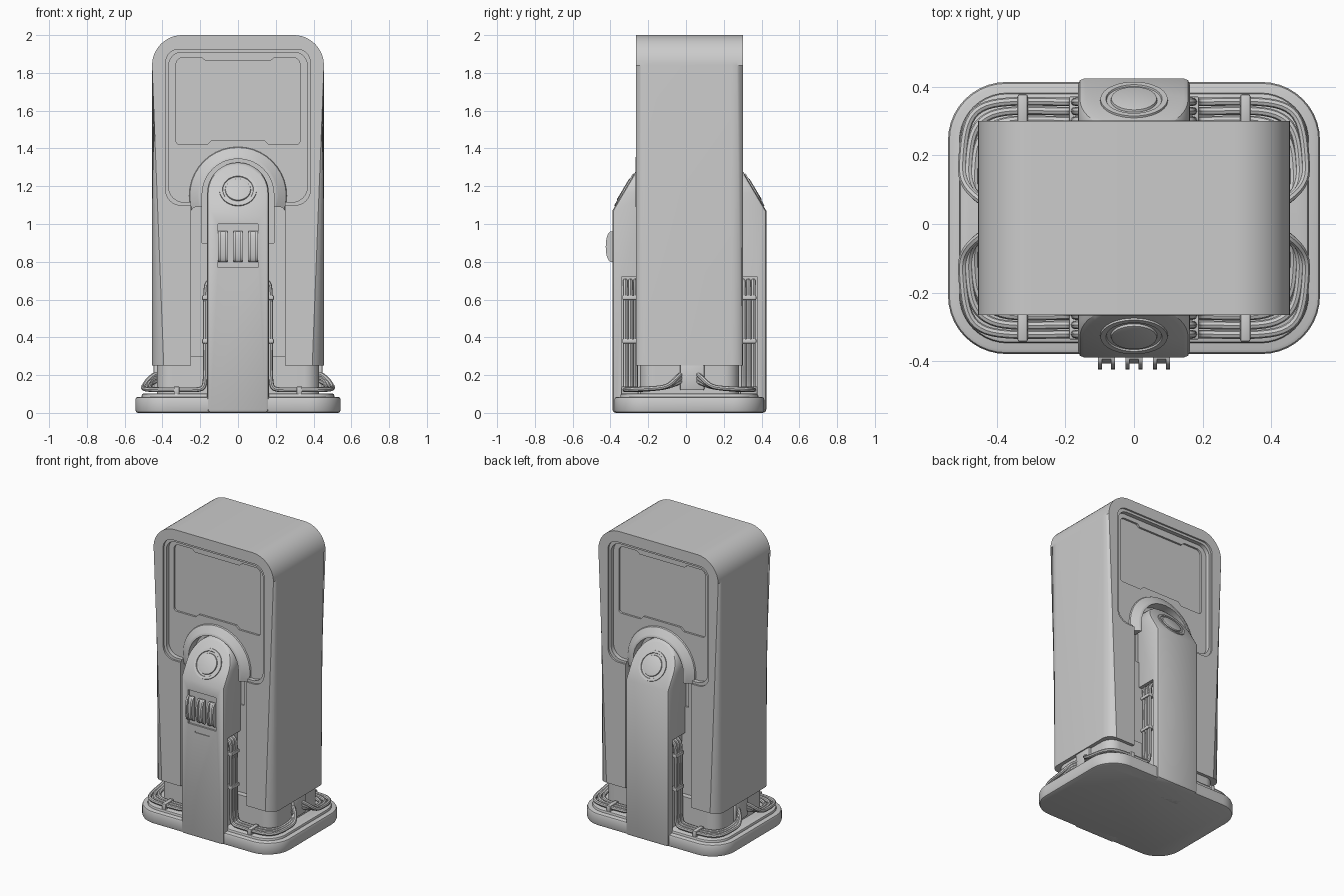
import bpy, bmesh, math
from mathutils import Vector, Matrix

if "Cube" in bpy.data.objects:
    bpy.data.objects.remove(bpy.data.objects["Cube"])

YC = 0.0175                      # mid plane between front and back
FRONT, BACK = -1, 1


def fillet(pts, n=8):
    out = []
    for i, (x, y, r) in enumerate(pts):
        p = Vector((x, y))
        if r == 0:
            out.append(p)
            continue
        u = (Vector(pts[i - 1][:2]) - p).normalized()
        v = (Vector(pts[(i + 1) % len(pts)][:2]) - p).normalized()
        h = u.angle(v) / 2
        c = p + (u + v).normalized() * r / math.sin(h)
        a, b = p + u * r / math.tan(h) - c, p + v * r / math.tan(h) - c
        a0 = math.atan2(a.y, a.x)
        d = (math.atan2(b.y, b.x) - a0 + math.pi) % (2 * math.pi) - math.pi
        out += [c + r * Vector((math.cos(a0 + d * k / n), math.sin(a0 + d * k / n))) for k in range(n + 1)]
    return out


def sym(half, n=8):
    """Right half of an outline, top to bottom, mirrored in x and rounded."""
    return fillet(half + [(-x, y, r) for x, y, r in reversed(half) if x], n)


def finish(name, bm):
    bmesh.ops.recalc_face_normals(bm, faces=bm.faces)
    me = bpy.data.meshes.new(name)
    bm.to_mesh(me)
    bm.free()
    ob = bpy.data.objects.new(name, me)
    bpy.context.collection.objects.link(ob)
    return ob


def prism_bm(pts, a, b, axis='Y'):
    bm = bmesh.new()
    place = (lambda p, t: (p.x, t, p.y)) if axis == 'Y' else (lambda p, t: (p.x, p.y, t))
    lo, hi = [[bm.verts.new(place(p, t)) for p in pts] for t in (a, b)]
    bm.faces.new(lo)
    bm.faces.new(hi[::-1])
    for i in range(len(pts)):
        j = (i + 1) % len(pts)
        bm.faces.new((lo[i], lo[j], hi[j], hi[i]))
    return bm


def prism(name, pts, a, b, axis='Y', bevel=0, seg=2):
    ob = finish(name, prism_bm(pts, a, b, axis))
    if bevel:
        add_bevel(ob, bevel, seg)
    return ob


def box(name, c, s, bevel=0):
    pts = [Vector((c[0] + i * s[0] / 2, c[1] + j * s[1] / 2)) for i, j in ((-1, -1), (1, -1), (1, 1), (-1, 1))]
    return prism(name, pts, c[2] - s[2] / 2, c[2] + s[2] / 2, 'Z', bevel)


def apply(ob, mod):
    bpy.context.view_layer.objects.active = ob
    bpy.ops.object.modifier_apply(modifier=mod.name)


def add_bevel(ob, w, seg=2):
    m = ob.modifiers.new("bevel", 'BEVEL')
    m.width, m.segments, m.limit_method, m.angle_limit = w, seg, 'ANGLE', math.radians(35)
    apply(ob, m)


def boolean(ob, tool, op='DIFFERENCE'):
    m = ob.modifiers.new("bool", 'BOOLEAN')
    m.operation, m.object, m.solver = op, tool, 'EXACT'
    apply(ob, m)
    bpy.data.objects.remove(tool)


def lathe(name, profile, matrix, n=40):
    bm = bmesh.new()
    rings = [[bm.verts.new(matrix @ Vector((r * math.cos(2 * math.pi * k / n), r * math.sin(2 * math.pi * k / n), h)))
              for k in range(n)] for r, h in profile]
    for A, B in zip(rings, rings[1:]):
        for k in range(n):
            bm.faces.new((A[k], A[(k + 1) % n], B[(k + 1) % n], B[k]))
    bm.faces.new(rings[0])
    bm.faces.new(rings[-1])
    return finish(name, bm)


# base tray, raised inner plate and pedestal under the housing
def plan(x, d, r):
    return [p + Vector((0, YC)) for p in sym([(x, d, r), (x, -d, r)], 10)]


prism("base", plan(0.543, 0.397, 0.17), 0, 0.085, 'Z', 0.014)
prism("base_plate", plan(0.51, 0.365, 0.14), 0.05, 0.102, 'Z', 0.01)
prism("pedestal", plan(0.43, 0.262, 0.08), 0.06, 0.3, 'Z')

# main housing: rounded silhouette, soft front and back rims
bm = prism_bm(sym([(0.455, 2.0, 0.16), (0.455, 0.25, 0)], 12), YC - 0.283, YC + 0.283)
rims = [e for e in bm.edges if abs(e.verts[0].co.y - e.verts[1].co.y) < 1e-5
        and max(v.co.z for v in e.verts) > 0.26]
bmesh.ops.bevel(bm, geom=rims, offset=0.062, segments=6, profile=0.5, affect='EDGES')
housing = finish("housing", bm)

for s in (FRONT, BACK):
    Y = lambda d: YC + s * d
    # display recess with a stepped lip
    for g, depth in ((0.01, 0.012), (-0.006, 0.04)):
        cut = [(0.373 + g, 1.915 + g, 0.07), (0.373 + g, 1.11 - g, 0.08),
               (0.25, 1.11 - g, 0), (0.25, 1.0, 0)]
        boolean(housing, prism("cutter", sym(cut), Y(0.283 - depth), Y(0.35)))
    # flared hood above the arm
    hood = lathe("hood", [(0.275, 0), (0.255, 0.052), (0.212, 0.08), (0.205, 0.084)],
                 Matrix.Translation((0, Y(0.2), 1.15)) @ Matrix.Rotation(-s * math.pi / 2, 4, 'X'))
    boolean(housing, hood, 'UNION')
    # arched slot for the arm and the wider channel below it
    boolean(housing, prism("cutter", sym([(0.19, 1.345, 0.188), (0.19, 0.9, 0)]), Y(0.215), Y(0.35)))
    boolean(housing, prism("cutter", sym([(0.25, 1.09, 0.03), (0.25, 0.1, 0)]), Y(0.225), Y(0.35)))
    # sunken screen
    screen = [(0.17, 1.862, 0), (0.19, 1.88, 0), (0.328, 1.88, 0.035), (0.328, 1.42, 0.02),
              (0.165, 1.42, 0), (0.14, 1.443, 0)]
    boolean(housing, prism("cutter", sym(screen), Y(0.23), Y(0.254)))

# side sockets where the cables enter
for sx in (-1, 1):
    box("cable_socket", (sx * 0.43, YC + 0.015, 0.19), (0.035, 0.13, 0.14), 0.008)

# support arms, front and back
for s in (FRONT, BACK):
    Y = lambda d: YC + s * d
    side = "front" if s == FRONT else "back"
    bm = prism_bm(sym([(0.163, 1.325, 0.161), (0.163, 0, 0)], 12), Y(0.2), Y(0.4075))
    n = Vector((0, s * 0.22, 0.13)).normalized()
    r = bmesh.ops.bisect_plane(bm, geom=bm.verts[:] + bm.edges[:] + bm.faces[:],
                               plane_co=(0, Y(0.4075), 1.07), plane_no=n, clear_outer=True)
    bmesh.ops.contextual_create(bm, geom=[e for e in r['geom_cut'] if isinstance(e, bmesh.types.BMEdge)])
    arm = finish(side + "_arm", bm)
    add_bevel(arm, 0.018, 2)
    # cable notches in the arm flanks
    for sx in (-1, 1):
        boolean(arm, box("cutter", (sx * 0.235, Y(0.25), 0.41), (0.19, 0.22, 0.62)))
    if s == FRONT:
        boolean(arm, box("cutter", (0, Y(0.4075), 0.885), (0.21, 0.024, 0.23)))
        boolean(arm, box("cutter", (0, Y(0.4075), 0.725), (0.11, 0.01, 0.01)))
    # round pivot cap on the sloped face
    rot = n.to_track_quat('Z', 'Y').to_matrix().to_4x4()
    pos = Vector((0, Y(0.4075 - 0.13 * 0.11 / 0.22), 1.18))
    lathe(side + "_pivot_cap", [(0.1, -0.01), (0.098, 0.006), (0.082, 0.006), (0.08, 0.001), (0.068, 0.001),
                                (0.066, 0.008), (0.06, 0.01)], Matrix.Translation(pos) @ rot)

# three grip hoops on the front arm, each with two rims and a core
for x in (-0.08, 0, 0.08):
    for dx, w, k in ((-0.019, 0.012, 1), (0.019, 0.012, 1), (0, 0.03, 0.55)):
        hoop = [Vector((-0.387 - 0.038 * k * math.sin(t) ** 0.7, 0.88 + 0.082 * math.cos(t)))
                for t in [math.pi * i / 16 for i in range(17)]]
        hoop = [Vector((p.x if 0 < i < 16 else -0.387, p.y)) for i, p in enumerate(hoop)] 
        ob = prism("grip_hoop", hoop, -w / 2, w / 2, 'Z')
        # outline is in (y, z), extruded along x
        ob.data.transform(Matrix(((0, 0, 1, x + dx), (1, 0, 0, 0), (0, 1, 0, 0), (0, 0, 0, 1))))

# cable bundles: down the arm flank, out over the base and round each corner
for sx in (-1, 1):
    for s in (FRONT, BACK):
        for k in range(3):
            d = 0.285 + 0.027 * k
            o = 0.018 * k
            path = [(0.13, d, 0.70), (0.165, d, 0.70), (0.172, d, 0.66), (0.174, d, 0.5), (0.172, d, 0.3),
                    (0.172, d, 0.16), (0.185, d, 0.125), (0.23, d, 0.122), (0.32, d + 0.003, 0.122),
                    (0.40 + o, d - 0.002, 0.122), (0.455 + o, d - 0.05, 0.125), (0.465 + o, 0.17, 0.13),
                    (0.468 + o, 0.10, 0.14), (0.462, 0.06, 0.16 + o), (0.43, 0.04, 0.17 + o)]
            cu = bpy.data.curves.new("cable", 'CURVE')
            cu.dimensions, cu.bevel_depth, cu.bevel_resolution = '3D', 0.0125, 2
            sp = cu.splines.new('NURBS')
            sp.points.add(len(path) - 1)
            for p, (x, y, z) in zip(sp.points, path):
                p.co = (sx * x, YC + s * y, z, 1)
            sp.order_u, sp.use_endpoint_u, sp.resolution_u = 4, True, 4
            bpy.context.collection.objects.link(bpy.data.objects.new("cable", cu))
        # clips holding the bundle
        box("base_clip", (sx * 0.325, YC + s * 0.315, 0.118), (0.03, 0.092, 0.044), 0.006)
        for z in (0.38, 0.61):
            box("arm_clip", (sx * 0.168, YC + s * 0.312, z), (0.044, 0.085, 0.024), 0.005)

# turn cables into meshes and smooth everything while keeping hard edges
bpy.ops.object.select_all(action='DESELECT')
cables = [o for o in bpy.data.objects if o.type == 'CURVE']
for o in cables:
    o.select_set(True)
bpy.context.view_layer.objects.active = cables[0]
bpy.ops.object.convert(target='MESH')
bpy.ops.object.select_all(action='SELECT')
bpy.ops.object.shade_smooth_by_angle(angle=math.radians(32))
